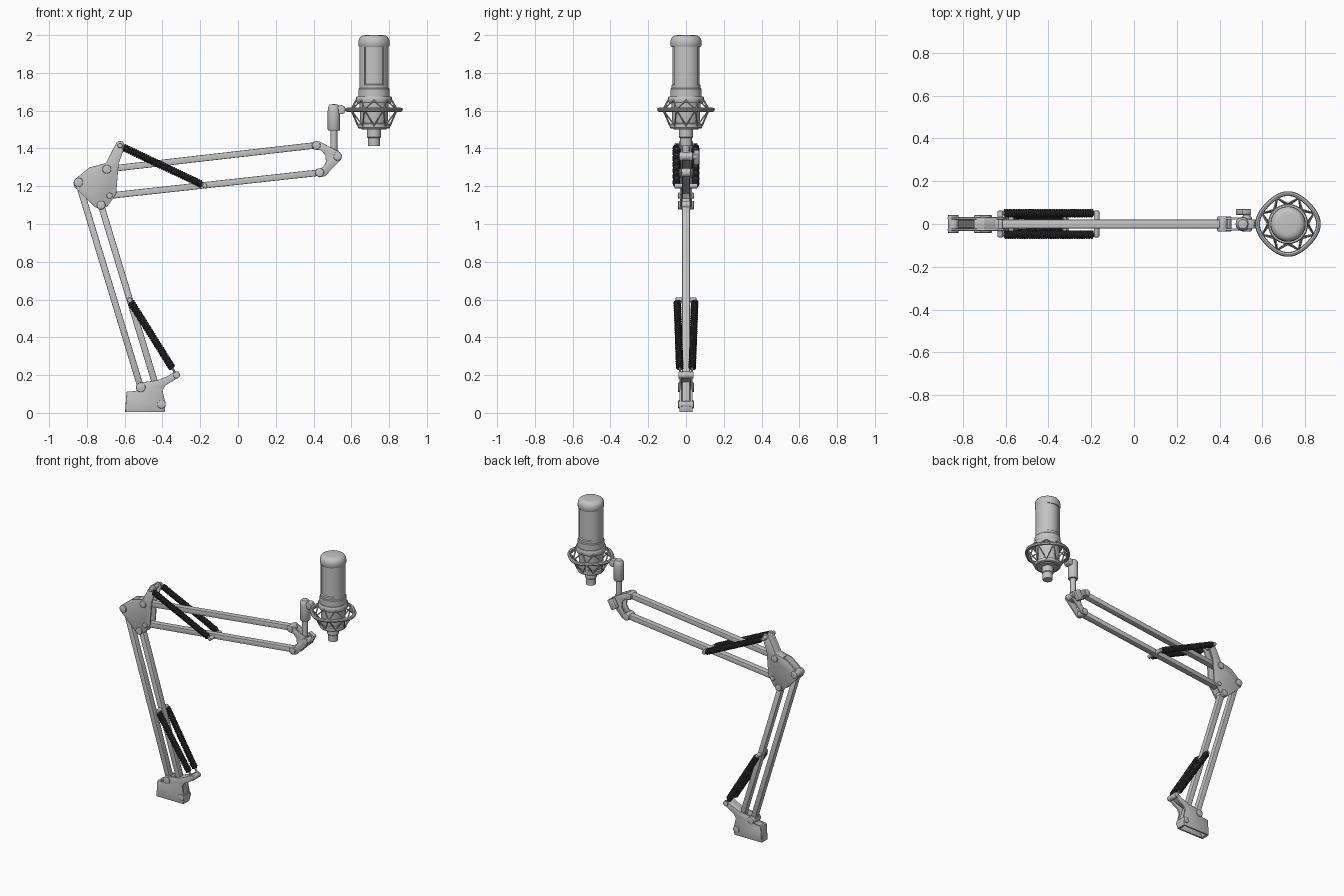
import bpy, bmesh, math
from mathutils import Vector, Matrix

if "Cube" in bpy.data.objects:
    bpy.data.objects.remove(bpy.data.objects["Cube"])


def material(name, v):
    m = bpy.data.materials.new(name)
    m.diffuse_color = (v, v, v, 1)
    m.use_nodes = True
    m.node_tree.nodes["Principled BSDF"].inputs["Base Color"].default_value = m.diffuse_color
    return m


GREY = material("light grey metal", 0.55)
DARK = material("dark spring steel", 0.035)


def finish(name, bm, mat=GREY, bevel=0):
    bmesh.ops.recalc_face_normals(bm, faces=bm.faces[:])
    me = bpy.data.meshes.new(name)
    bm.to_mesh(me)
    bm.free()
    me.materials.append(mat)
    ob = bpy.data.objects.new(name, me)
    bpy.context.collection.objects.link(ob)
    if bevel:
        b = ob.modifiers.new("bevel", 'BEVEL')
        b.width, b.segments, b.limit_method = bevel, 2, 'ANGLE'
    return ob


def frame(a, b):
    a, b = Vector(a), Vector(b)
    q = (b - a).to_track_quat('Z', 'Y')
    return Matrix.Translation((a + b) / 2) @ q.to_matrix().to_4x4(), (b - a).length


def rod(name, a, b, r, r2=None, mat=GREY, seg=20, bevel=0):
    m, length = frame(a, b)
    bm = bmesh.new()
    bmesh.ops.create_cone(bm, cap_ends=True, segments=seg, radius1=r,
                          radius2=r if r2 is None else r2, depth=length, matrix=m)
    return finish(name, bm, mat, bevel)


def bar(name, a, b, w, d):
    """Rectangular bar between two (x, z) points."""
    v = Vector((b[0] - a[0], 0, b[1] - a[1]))
    mid = Vector(((a[0] + b[0]) / 2, 0, (a[1] + b[1]) / 2))
    rot = Matrix.Rotation(-math.atan2(v.z, v.x), 4, 'Y')
    bm = bmesh.new()
    bmesh.ops.create_cube(bm, size=1, matrix=Matrix.Translation(mid) @ rot
                          @ Matrix.Diagonal((v.length, d, w, 1)))
    return finish(name, bm, GREY, 0.004)


def plate(name, pts, y0, y1):
    bm = bmesh.new()
    f = bm.faces.new([bm.verts.new((x, y0, z)) for x, z in pts])
    g = bmesh.ops.extrude_face_region(bm, geom=[f])
    bmesh.ops.translate(bm, vec=(0, y1 - y0, 0),
                        verts=[v for v in g['geom'] if isinstance(v, bmesh.types.BMVert)])
    return finish(name, bm, GREY, 0.002)


def plate_pair(name, pts, y0, y1):
    plate(name + "_front", pts, -y1, -y0)
    plate(name + "_back", pts, y0, y1)


def pin(name, p, r, h=0.042):
    rod(name, (p[0], -h, p[1]), (p[0], h, p[1]), r, bevel=0.004)


def lathe(name, profile, centre, seg=40, span=None):
    """Revolve (radius, z) points; span limits the sweep to (start, end)."""
    a0, a1 = span or (0, 2 * math.pi)
    n = seg if span is None else seg + 1
    bm = bmesh.new()
    cols = []
    for i in range(n):
        a = a0 + (a1 - a0) * i / seg
        cols.append([bm.verts.new((centre + r * math.cos(a), r * math.sin(a), z))
                     for r, z in profile])
    for i in range(seg):
        c, d = cols[i], cols[(i + 1) % n]
        for j in range(len(profile) - 1):
            bm.faces.new((c[j], d[j], d[j + 1], c[j + 1]))
    if span:
        bm.faces.new(cols[0])
        bm.faces.new(cols[-1])
    bmesh.ops.remove_doubles(bm, verts=bm.verts[:], dist=1e-5)
    return finish(name, bm)


def wire(name, pts, r, mat=GREY, closed=False, res=1):
    cu = bpy.data.curves.new(name, 'CURVE')
    cu.dimensions, cu.bevel_depth, cu.bevel_resolution = '3D', r, res
    cu.use_fill_caps = True
    s = cu.splines.new('POLY')
    s.points.add(len(pts) - 1)
    for p, c in zip(s.points, pts):
        p.co = (*c, 1)
    s.use_cyclic_u = closed
    cu.materials.append(mat)
    ob = bpy.data.objects.new(name, cu)
    bpy.context.collection.objects.link(ob)


def spring(name, a, b, hook_a, hook_b, r=0.021):
    m, length = frame(a, b)
    w = 0.006
    steps = int(length / (2 * w)) * 12
    pts = []
    for i in range(steps + 1):
        t = 2 * math.pi * i / 12
        pts.append(m @ Vector(((r - w) * math.cos(t), (r - w) * math.sin(t),
                               length * (i / steps - 0.5))))
    wire(name + "_coil", pts, w, DARK)
    rod(name + "_core", a, b, r - w, mat=DARK)
    rod(name + "_top_hook", hook_a, a, 0.006, seg=8)
    rod(name + "_bottom_hook", b, hook_b, 0.006, seg=8)


# Base bracket: two cheeks, end walls, top web
base = [(-.595, .004), (-.588, .112), (-.538, .116), (-.538, .145), (-.525, .16),
        (-.43, .172), (-.37, .195), (-.335, .22), (-.315, .218), (-.308, .2), (-.32, .184),
        (-.385, .145), (-.4, .12), (-.383, .045), (-.39, .004)]
plate_pair("base_cheek", base, .022, .034)
plate("base_rear_wall", [(-.598, .004), (-.59, .112), (-.575, .112), (-.58, .004)], -.03, .03)
plate("base_front_wall", [(-.403, .004), (-.396, .06), (-.384, .06), (-.388, .004)], -.03, .03)
plate("base_top_web", [(-.43, .16), (-.43, .172), (-.37, .195), (-.335, .218),
                       (-.33, .2), (-.365, .18)], -.024, .024)

# Elbow bracket
elbow = [(-.872, 1.215), (-.862, 1.238), (-.785, 1.3), (-.7, 1.322), (-.645, 1.428),
         (-.63, 1.44), (-.61, 1.436), (-.598, 1.412), (-.632, 1.32), (-.645, 1.16),
         (-.69, 1.095), (-.725, 1.077), (-.755, 1.088), (-.865, 1.195)]
plate_pair("elbow_plate", elbow, .022, .032)
plate("elbow_web", [(-.75, 1.307), (-.7, 1.322), (-.645, 1.428), (-.632, 1.428),
                    (-.688, 1.31), (-.74, 1.295)], -.024, .024)

# Wrist bracket with concave inner edge
wrist = [(.388, 1.417), (.4, 1.437), (.43, 1.438), (.54, 1.38), (.552, 1.36), (.545, 1.34),
         (.46, 1.253), (.43, 1.247), (.408, 1.268), (.415, 1.29), (.45, 1.3), (.466, 1.33),
         (.462, 1.365), (.44, 1.39), (.4, 1.395)]
plate_pair("wrist_plate", wrist, .02, .03)

# Parallel arm bars
A, B = (-.515, .135), (-.405, .045)
C, D = (-.845, 1.22), (-.725, 1.1)
E, F = (-.695, 1.29), (-.68, 1.15)
G, H, W = (.415, 1.417), (.432, 1.272), (.527, 1.358)
for n, a, b in (("lower_arm_rear", A, C), ("lower_arm_front", B, D),
                ("upper_arm_top", E, G), ("upper_arm_bottom", F, H)):
    bar(n, a, b, .034, .04)

# Pivot pins
for i, (p, r) in enumerate(((A, .025), (B, .022), (C, .025), (D, .023), (E, .023),
                            (F, .016), (G, .022), (H, .023), (W, .022))):
    pin("pivot_pin_%d" % (i + 1), p, r, .036 if i > 5 else .042)

# Spring anchor rods and paired springs
pin("upper_spring_top_rod", (-.625, 1.415), .013, .062)
pin("upper_spring_bottom_rod", (-.175, 1.202), .013, .062)
pin("lower_spring_top_rod", (-.573, .597), .013, .055)
pin("lower_spring_bottom_rod", (-.325, .2), .018, .04)
for side, s in (("front", -1), ("back", 1)):
    spring("upper_spring_" + side, (-.605, s * .05, 1.405), (-.193, s * .05, 1.21),
           (-.625, s * .05, 1.415), (-.175, s * .05, 1.202))
    spring("lower_spring_" + side, (-.567, s * .046, .587), (-.348, s * .033, .237),
           (-.573, s * .046, .597), (-.325, s * .03, .2))

# Wrist wing knob
rod("knob_shaft", (W[0], .03, W[1]), (W[0], .055, W[1]), .018)
bm = bmesh.new()
bmesh.ops.create_cube(bm, size=1, matrix=Matrix.Translation((.512, .056, 1.352))
                      @ Matrix.Rotation(.5, 4, 'Y') @ Matrix.Diagonal((.05, .03, .07, 1)))
finish("wing_knob", bm, GREY, .008)

# Vertical post and swivel barrel
PX = .508
rod("wrist_block", (PX, 0, 1.335), (PX, 0, 1.39), .024)
rod("post", (PX, 0, 1.36), (PX, 0, 1.51), .018)
lathe("swivel_barrel", [(0, 1.495), (.03, 1.495), (.033, 1.5), (.033, 1.6), (.03, 1.622),
                        (.022, 1.632), (0, 1.635)], PX, 24)
rod("swivel_neck", (PX, 0, 1.605), (.565, 0, 1.605), .02, bevel=.004)
rod("cradle_joint", (.545, -.022, 1.605), (.545, .022, 1.605), .024, bevel=.004)

# Microphone: core, cap, side panels, collar, lower body, plug
MX = .72
lathe("microphone_grille", [(0, 1.7), (.072, 1.7), (.072, 1.95), (0, 1.95)], MX)
lathe("microphone_cap", [(0, 1.937), (.077, 1.937), (.082, 1.945), (.082, 1.965), (.08, 1.978),
                         (.072, 1.991), (.06, 1.998), (.045, 2.0), (0, 2.0)], MX)
for n, c in (("right", 0), ("left", math.pi)):
    lathe("side_panel_" + n, [(.065, 1.71), (.078, 1.71), (.078, 1.94), (.065, 1.94)], MX, 16,
          (c - .87, c + .87))
lathe("window_sill", [(.068, 1.715), (.078, 1.715), (.078, 1.735), (.072, 1.74)], MX)
lathe("microphone_collar", [(0, 1.66), (.083, 1.66), (.083, 1.715), (.079, 1.72), (0, 1.72)], MX)
lathe("microphone_body", [(0, 1.5), (.066, 1.5), (.074, 1.53), (.077, 1.67), (0, 1.67)], MX)
lathe("microphone_plug", [(0, 1.412), (.031, 1.412), (.032, 1.455), (.037, 1.46),
                          (.037, 1.505), (0, 1.505)], MX, 28)

# Shock mount: inner rings, lobed outer ring, elastic cord
lathe("upper_inner_ring", [(.074, 1.64), (.09, 1.64), (.094, 1.647), (.094, 1.67),
                           (.09, 1.676), (.074, 1.676), (.074, 1.64)], MX)
lathe("lower_inner_ring", [(0, 1.505), (.08, 1.505), (.084, 1.51), (.084, 1.53),
                           (.07, 1.535), (0, 1.535)], MX)


def polar(r, deg, z):
    a = math.radians(deg)
    return (MX + r * math.cos(a), r * math.sin(a), z)


wire("outer_ring", [polar(.137 + .005 * math.cos(math.radians(4 * d)), d, 1.605)
                    for d in range(0, 360, 5)], .011, closed=True, res=2)
cord = []
for d in range(0, 360, 90):
    cord += [polar(.094, d, 1.655), polar(.132, d + 22.5, 1.605),
             polar(.084, d + 45, 1.52), polar(.132, d + 67.5, 1.605)]
wire("elastic_cord", cord, .005, closed=True)
cord2 = [(x, -y, z) for x, y, z in
         [polar(.094, d + 45, 1.655) if i % 4 == 0 else
          polar(.132, d + 45 + (i % 4) * 22.5, 1.605) if i % 2 else
          polar(.084, d + 90, 1.52) for d in range(0, 360, 90) for i in range(4)]]
wire("crossing_elastic_cord", cord2, .005, closed=True)

# Convert curves to meshes and smooth rounded surfaces
bpy.ops.object.select_all(action='SELECT')
bpy.context.view_layer.objects.active = bpy.context.scene.objects[0]
bpy.ops.object.convert(target='MESH')
bpy.ops.object.select_all(action='SELECT')
bpy.ops.object.shade_smooth_by_angle(angle=math.radians(35))
